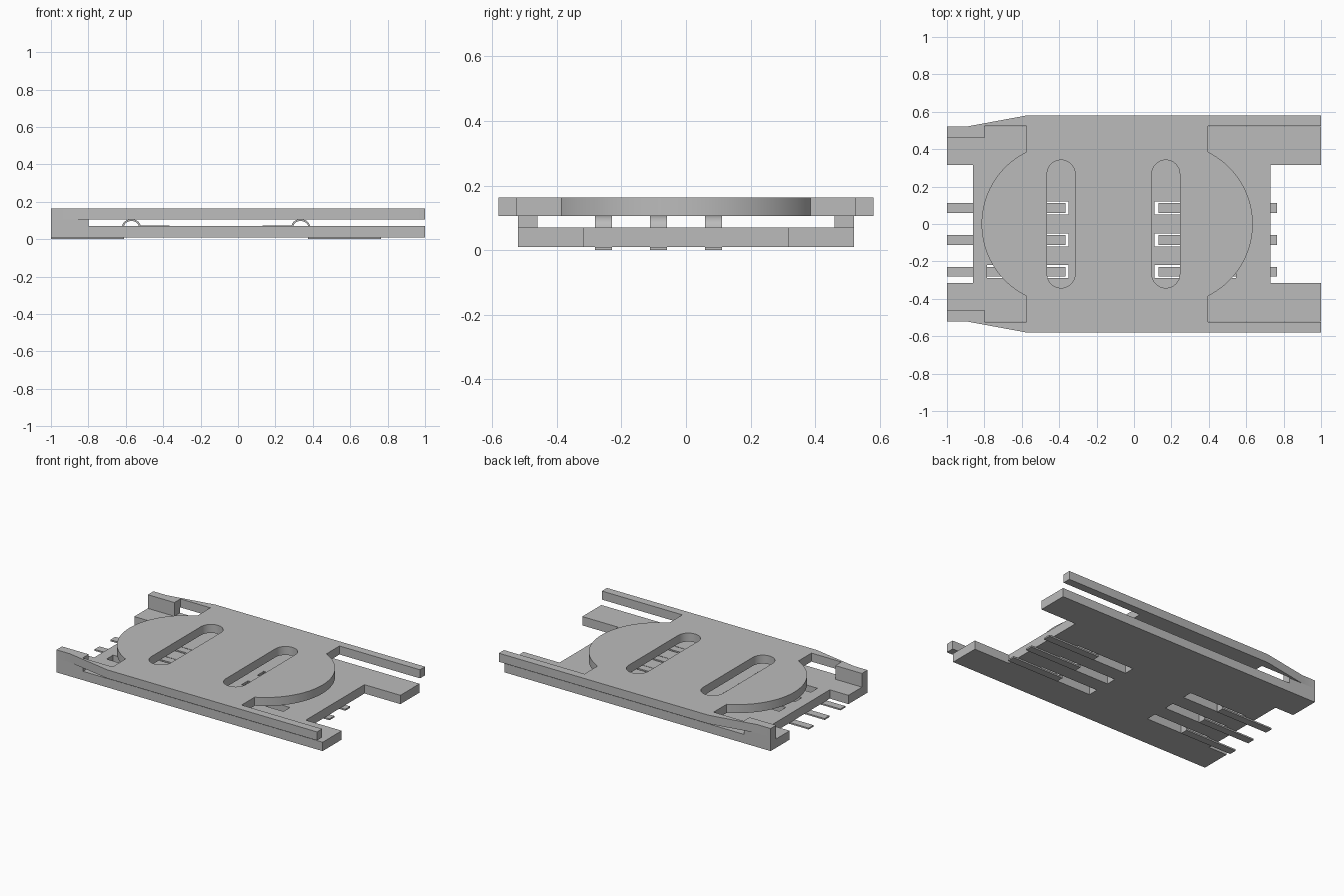
import bpy, bmesh
from math import sin, cos, pi, asin, radians
from mathutils import Matrix

cube = bpy.data.objects.get("Cube")
if cube:
    bpy.data.objects.remove(cube, do_unlink=True)

grey = bpy.data.materials.new("light_grey")
grey.use_nodes = True
grey.diffuse_color = (0.5, 0.5, 0.5, 1)
grey.node_tree.nodes["Principled BSDF"].inputs["Base Color"].default_value = (0.5, 0.5, 0.5, 1)


def prism(name, loops, low, high, upright=False):
    """Extrude closed 2D loops (inner ones become holes) from low to high.
    Upright profiles lie in x-z and are extruded along y."""
    curve = bpy.data.curves.new(name + "_profile", "CURVE")
    curve.dimensions = "2D"
    curve.fill_mode = "BOTH"
    curve.extrude = (high - low) / 2
    for loop in loops:
        spline = curve.splines.new("POLY")
        spline.points.add(len(loop) - 1)
        for point, (u, v) in zip(spline.points, loop):
            point.co = (u, v, 0, 1)
        spline.use_cyclic_u = True
    helper = bpy.data.objects.new(name + "_profile", curve)
    bpy.context.collection.objects.link(helper)
    mesh = bpy.data.meshes.new_from_object(
        helper.evaluated_get(bpy.context.evaluated_depsgraph_get()))
    bpy.data.objects.remove(helper)
    mid = (low + high) / 2
    if upright:
        mesh.transform(Matrix.Translation((0, mid, 0)) @ Matrix.Rotation(pi / 2, 4, "X"))
    else:
        mesh.transform(Matrix.Translation((0, 0, mid)))
    bm = bmesh.new()
    bm.from_mesh(mesh)
    bmesh.ops.remove_doubles(bm, verts=bm.verts, dist=0.0001)
    bmesh.ops.recalc_face_normals(bm, faces=bm.faces)
    bm.to_mesh(mesh)
    bm.free()
    mesh.materials.clear()
    mesh.materials.append(grey)
    obj = bpy.data.objects.new(name, mesh)
    bpy.context.collection.objects.link(obj)
    bpy.ops.object.select_all(action="DESELECT")
    obj.select_set(True)
    bpy.context.view_layer.objects.active = obj
    bpy.ops.object.shade_smooth_by_angle(angle=radians(30))
    return obj


def arc(cx, cy, rx, ry, start, end, steps):
    return [(cx + rx * cos(a), cy + ry * sin(a))
            for a in (start + (end - start) * i / steps for i in range(steps + 1))]


def rect(x0, x1, y0, y1):
    return [(x0, y0), (x1, y0), (x1, y1), (x0, y1)]


def mirrored(half):
    """Complete a half outline that starts and ends on y = 0."""
    return half + [(x, -y) for x, y in reversed(half[1:-1])]


CONTACT_ROWS = (0.085, -0.085, -0.255)
BASE_TOP, COVER_LOW, COVER_TOP = 0.07, 0.105, 0.163

# Base plate with end notches and a window for each contact
base_outline = mirrored([(-0.86, 0), (-0.86, 0.315), (-1, 0.315), (-1, 0.52),
                         (1, 0.52), (1, 0.315), (0.73, 0.315), (0.73, 0)])
windows = [rect(x, x + 0.435, y - 0.035, y + 0.035)
           for x in (-0.785, 0.11) for y in CONTACT_ROWS]
prism("base_plate", [base_outline] + windows, 0.01, BASE_TOP)

# Cover plate with rounded ends, side rails and two finger slots
r = 0.429
sweep = asin(0.385 / r)
cover_outline = mirrored(
    arc(-0.386, 0, r, r, pi, pi - sweep, 20)
    + [(-0.575, 0.525), (-0.8, 0.525), (-0.8, 0.46), (-1, 0.46), (-1, 0.52),
       (-0.9, 0.52), (-0.575, 0.58), (1, 0.58), (1, 0.525), (0.395, 0.525)]
    + arc(0.206, 0, r, r, sweep, 0, 20))
slots = [arc(x, 0.267, 0.075, 0.075, 0, pi, 16) + arc(x, -0.267, 0.075, 0.075, pi, 2 * pi, 16)
         for x in (-0.39, 0.17)]
prism("cover_plate", [cover_outline] + slots, COVER_LOW, COVER_TOP)

# Corner posts joining base and cover
for side, y0, y1 in (("left", 0.46, 0.52), ("right", -0.52, -0.46)):
    prism("corner_post_" + side, [rect(-1, -0.8, y0, y1)], BASE_TOP, COVER_LOW)

# Spring contacts: solder tail, leg, arch and flat tongue
spring = ([(0.43, 0), (0.04, 0)]
          + arc(0, 0.065, 0.04, 0.032, 0, pi, 12)
          + [(-0.205, 0.065), (-0.205, 0.074)]
          + arc(0, 0.065, 0.05, 0.042, pi - 0.2, 0, 12)
          + [(0.05, 0.01), (0.43, 0.01)])
for end, centre, facing in (("west", -0.57, -1), ("east", 0.335, 1)):
    profile = [(centre + facing * u, v) for u, v in spring]
    for number, y in enumerate(CONTACT_ROWS, 1):
        prism(f"contact_{end}_{number}", [profile], y - 0.026, y + 0.026, upright=True)
